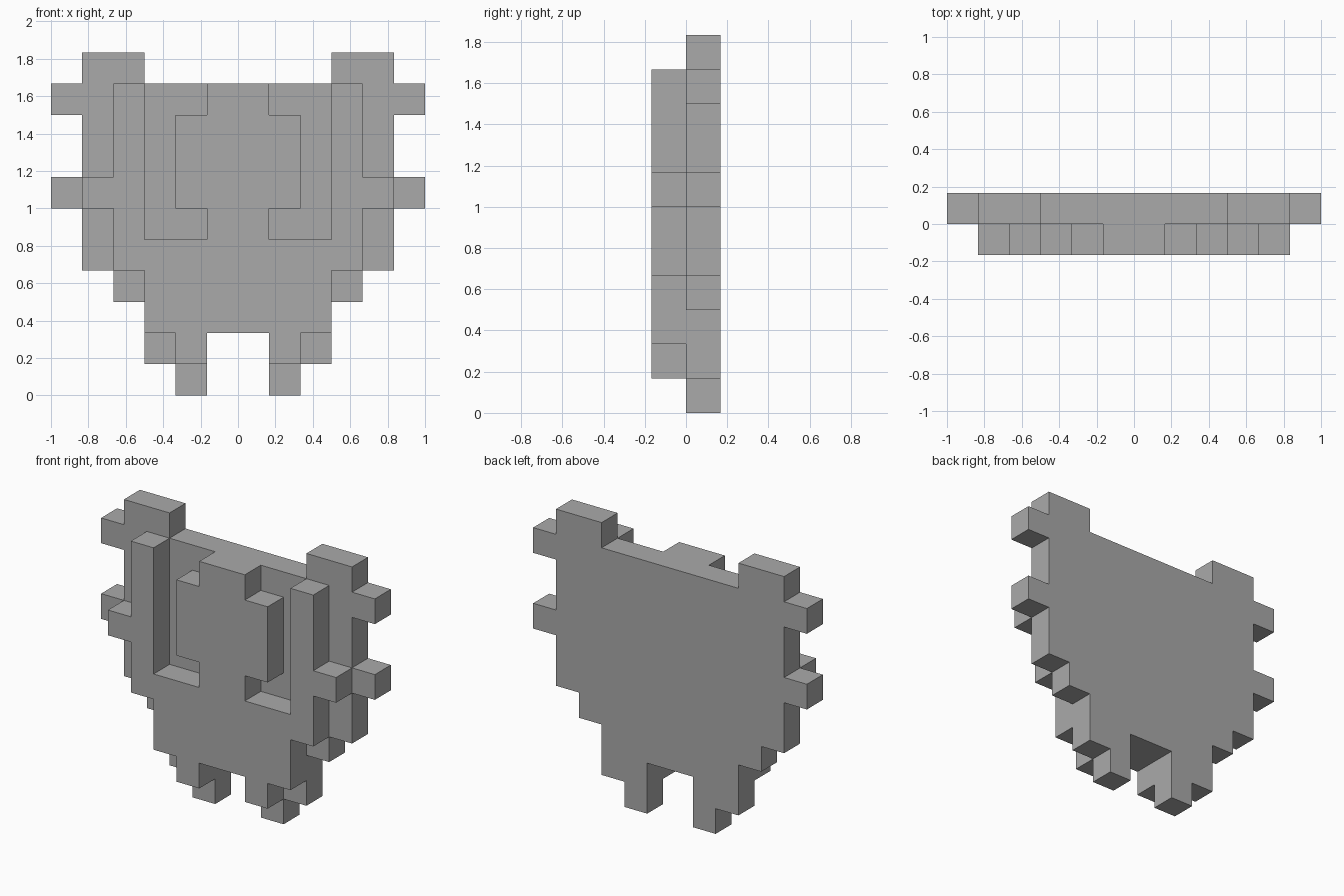
import bpy
import bmesh

default_cube = bpy.data.objects.get("Cube")
if default_cube:
    bpy.data.objects.remove(default_cube, do_unlink=True)

# Everything sits on a square grid of this size
UNIT = 1 / 6

# Single plain material
grey = bpy.data.materials.new("plain_grey")
grey.use_nodes = True
colour = (0.4, 0.4, 0.4, 1)
grey.diffuse_color = colour
grey.node_tree.nodes["Principled BSDF"].inputs["Base Color"].default_value = colour


def trace_half(start, moves):
    """Walk the grid with moves such as 'R3' or 'D2' and return the corner points."""
    directions = {"R": (1, 0), "L": (-1, 0), "U": (0, 1), "D": (0, -1)}
    x, z = start
    points = []
    for move in moves.split():
        dx, dz = directions[move[0]]
        steps = int(move[1:])
        x, z = x + dx * steps, z + dz * steps
        points.append((x, z))
    return points


def symmetric_plate(name, half, y_front, y_back):
    """Mirror a half outline across x = 0 and extrude it along y."""
    outline = half + [(-x, z) for x, z in reversed(half)]
    bm = bmesh.new()
    corners = [bm.verts.new((x * UNIT, y_front, z * UNIT)) for x, z in outline]
    face = bm.faces.new(corners)
    extruded = bmesh.ops.extrude_face_region(bm, geom=[face])["geom"]
    moved = [item for item in extruded if isinstance(item, bmesh.types.BMVert)]
    bmesh.ops.translate(bm, verts=moved, vec=(0, y_back - y_front, 0))
    bmesh.ops.recalc_face_normals(bm, faces=bm.faces)
    mesh = bpy.data.meshes.new(name)
    bm.to_mesh(mesh)
    bm.free()
    mesh.materials.append(grey)
    plate = bpy.data.objects.new(name, mesh)
    bpy.context.collection.objects.link(plate)
    return plate


# Back plate: raised top corners, two side lugs, stepped lower edge and a foot
back_half = trace_half(
    (0, 10),
    "R3 U1 R2 D1 R1 D1 L1 D2 R1 D1 L1 D2 L1 D1 L1 D2 L1 D1 L1 U2",
)
symmetric_plate("back_plate", back_half, 0, UNIT)

# Front relief: central panel, sunken channel, upright bar, lug and short foot
front_half = trace_half(
    (0, 10),
    "R1 D1 R1 D3 L1 D1 R2 U5 R1 D3 R1 D1 L1 D2 L1 D2 L1 D1 L1 U1",
)
symmetric_plate("front_relief", front_half, -UNIT, 0)
